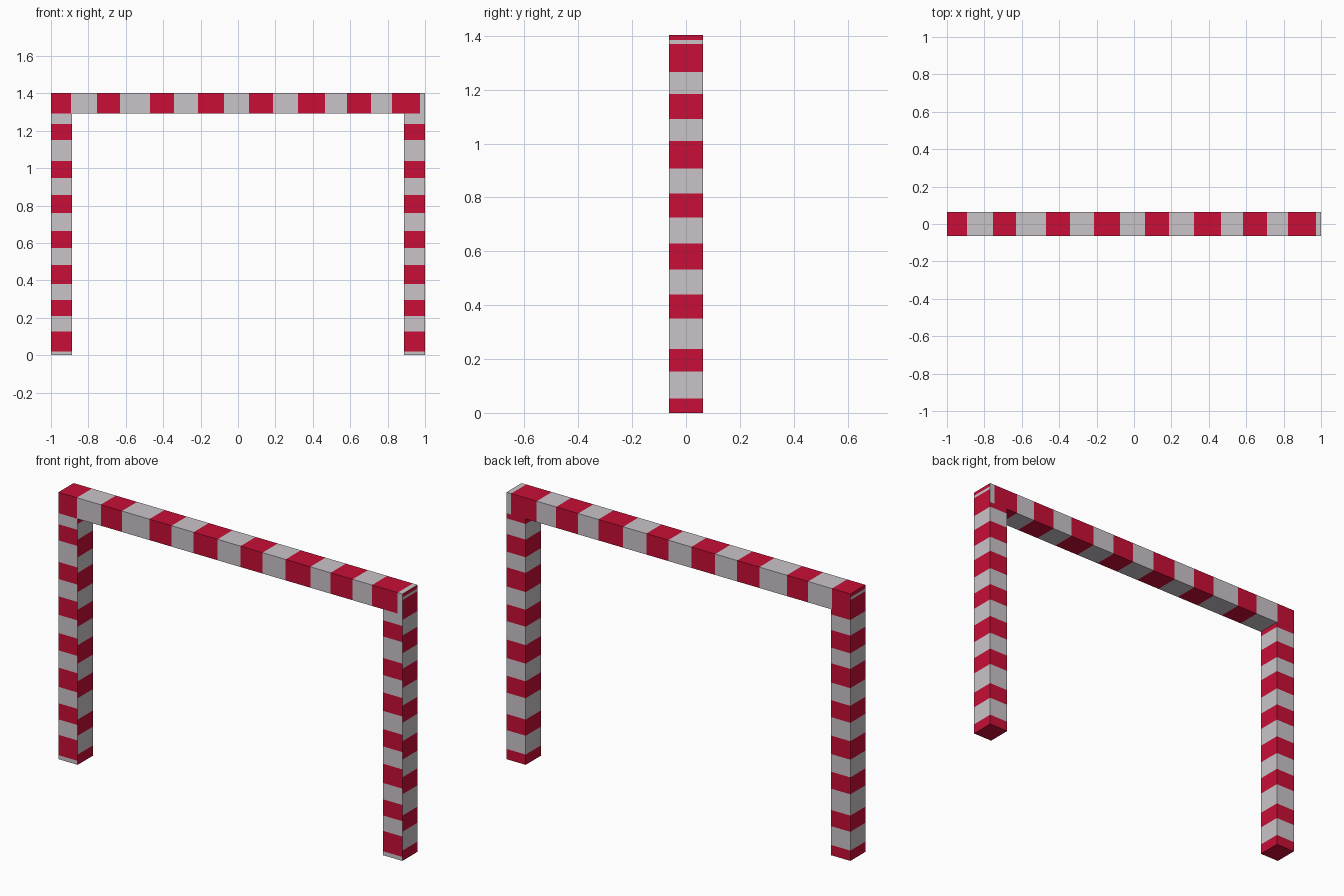
import bpy, bmesh
from mathutils import Vector

if "Cube" in bpy.data.objects:
    bpy.data.objects.remove(bpy.data.objects["Cube"])


def material(name, rgb):
    m = bpy.data.materials.new(name)
    m.diffuse_color = (*rgb, 1)
    m.use_nodes = True
    m.node_tree.nodes["Principled BSDF"].inputs["Base Color"].default_value = m.diffuse_color
    return m


MATS = [material("pale grey", (0.584, 0.552, 0.578)), material("crimson red", (0.578, 0.0044, 0.037))]
GREY, RED = 0, 1
H, LOW, W, D = 1.403, 1.293, 0.112, 0.063   # top, beam underside, post width, half depth

# Stripe boundaries; the colour alternates at each one
BEAM = [-0.893, -0.754, -0.631, -0.471, -0.342, -0.214, -0.075, 0.059,
        0.187, 0.321, 0.465, 0.583, 0.711, 0.824, 0.973]
FRONT = [0.021, 0.128, 0.209, 0.294, 0.38, 0.481, 0.572, 0.663, 0.759,
         0.856, 0.947, 1.037, 1.15, 1.235]
SIDE = [0.054, 0.153, 0.238, 0.35, 0.439, 0.532, 0.629, 0.726, 0.815,
        0.908, 1.009, 1.091, 1.184, 1.266, 1.37, 1.385]


def striped_face(bm, lo, hi, axis, side, along, cuts, first):
    """One side of the box lo-hi, cut into alternating stripes along an axis."""
    centre = (Vector(lo) + Vector(hi)) / 2
    across = 3 - axis - along
    level = hi[axis] if side > 0 else lo[axis]
    inner = [c for c in cuts if lo[along] < c < hi[along]]
    colour = (first + sum(c <= lo[along] for c in cuts)) % 2
    edges = [lo[along], *inner, hi[along]]
    for i, (a, b) in enumerate(zip(edges, edges[1:])):
        verts = []
        for u, v in ((a, lo[across]), (b, lo[across]), (b, hi[across]), (a, hi[across])):
            p = [0, 0, 0]
            p[axis], p[along], p[across] = level, u, v
            verts.append(bm.verts.new(p))
        f = bm.faces.new(verts)
        f.material_index = (colour + i) % 2
        f.normal_update()
        if f.normal.dot(f.calc_center_median() - centre) < 0:
            f.normal_flip()


def finish(bm, name):
    bmesh.ops.remove_doubles(bm, verts=bm.verts, dist=1e-5)
    me = bpy.data.meshes.new(name)
    bm.to_mesh(me)
    bm.free()
    for m in MATS:
        me.materials.append(m)
    bpy.context.collection.objects.link(bpy.data.objects.new(name, me))


# Posts
for name, x0, x1 in (("left_post", -1, -1 + W), ("right_post", 1 - W, 1)):
    bm = bmesh.new()
    lo, hi = (x0, -D, 0), (x1, D, LOW)
    striped_face(bm, lo, hi, 1, -1, 2, FRONT, GREY)
    striped_face(bm, lo, hi, 1, 1, 2, SIDE, RED)
    for s in (-1, 1):
        striped_face(bm, lo, hi, 0, s, 2, SIDE, RED)
    striped_face(bm, lo, hi, 2, -1, 0, [], RED)
    finish(bm, name)

# Crossbar
bm = bmesh.new()
lo, hi = (-1, -D, LOW), (1, D, H)
for axis, s in ((1, -1), (1, 1), (2, 1)):
    striped_face(bm, lo, hi, axis, s, 0, BEAM, RED)
striped_face(bm, (-1 + W, -D, LOW), (1 - W, D, H), 2, -1, 0, BEAM, RED)
for s in (-1, 1):
    striped_face(bm, lo, hi, 0, s, 2, SIDE, RED)
finish(bm, "crossbar")
